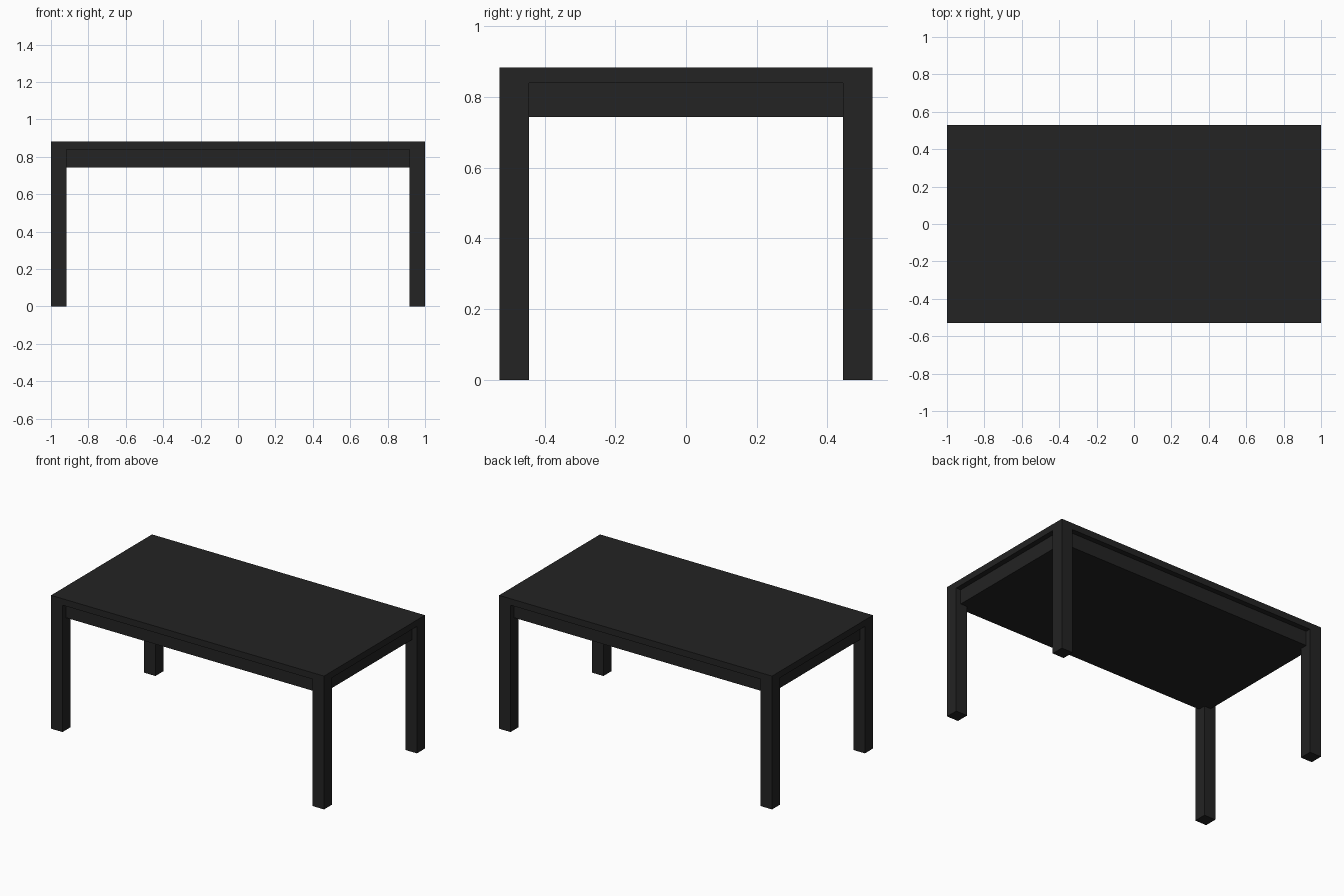
import bpy

if "Cube" in bpy.data.objects:
    bpy.data.objects.remove(bpy.data.objects["Cube"])

HX, HY, TOP = 1.0, 0.528, 0.883      # half length, half depth, height
LEG, SLAB, RAIL, INSET = 0.084, 0.043, 0.744, 0.035

black = bpy.data.materials.new("matte black")
black.diffuse_color = (0.017, 0.017, 0.017, 1)
black.use_nodes = True
black.node_tree.nodes["Principled BSDF"].inputs["Base Color"].default_value = black.diffuse_color


def box(name, x0, x1, y0, y1, z0, z1):
    bpy.ops.mesh.primitive_cube_add(
        size=1, location=((x0 + x1) / 2, (y0 + y1) / 2, (z0 + z1) / 2))
    ob = bpy.context.object
    ob.name = name
    ob.scale = (x1 - x0, y1 - y0, z1 - z0)
    bpy.ops.object.transform_apply(location=False, rotation=False, scale=True)
    ob.data.materials.append(black)
    return ob


# Table top slab
box("table_top", -HX, HX, -HY, HY, TOP - SLAB, TOP)

# Recessed solid apron under the slab
box("apron", -HX + INSET, HX - INSET, -HY + INSET, HY - INSET, RAIL, TOP - SLAB)

# Four square corner legs, flush with the slab edges
for sx, side in ((-1, "left"), (1, "right")):
    for sy, end in ((-1, "front"), (1, "back")):
        xs = sorted((sx * HX, sx * (HX - LEG)))
        ys = sorted((sy * HY, sy * (HY - LEG)))
        box(f"{end}_{side}_leg", *xs, *ys, 0, TOP - SLAB)
